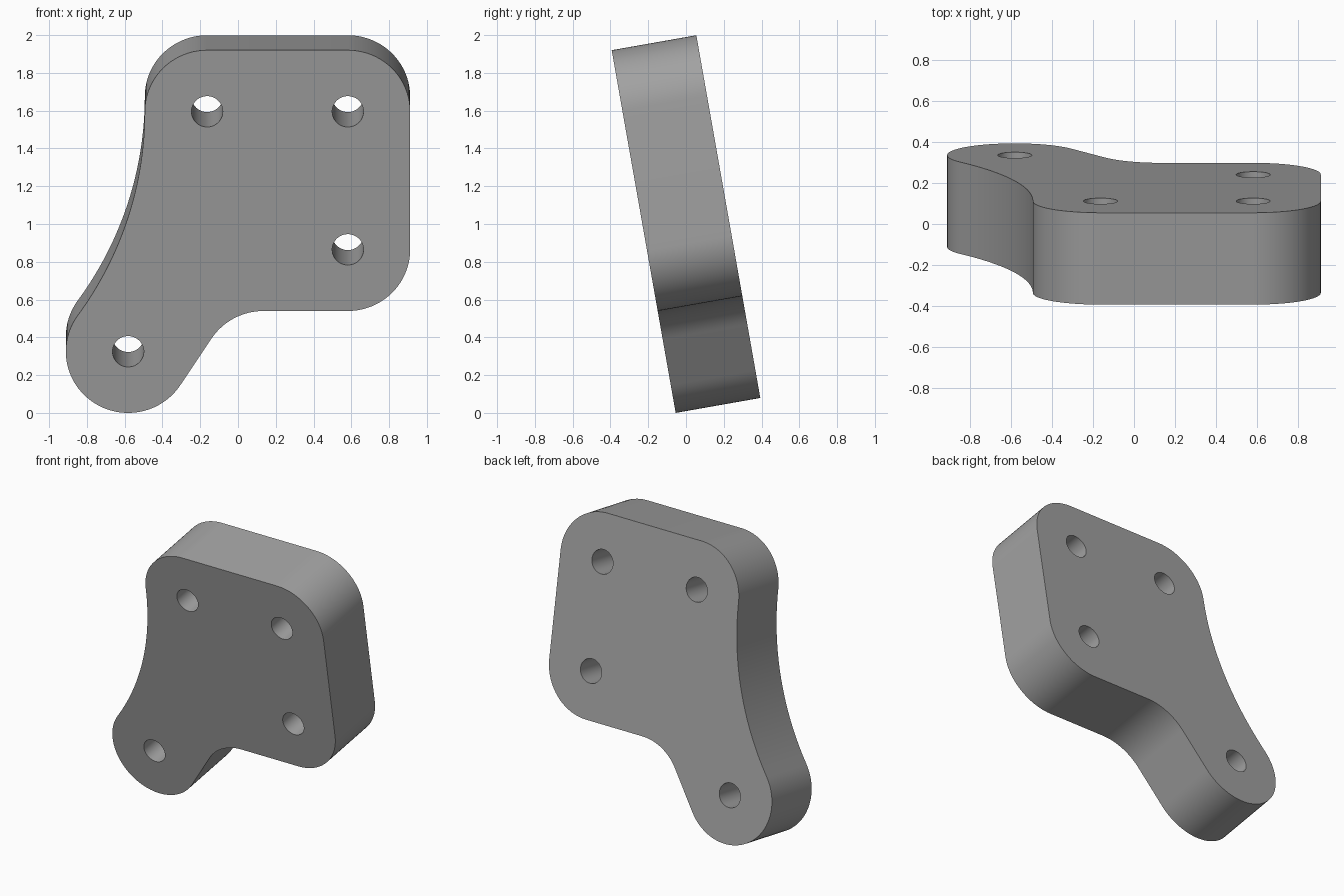
import bpy, bmesh
from math import sin, cos, atan2, radians, degrees, hypot
from mathutils import Matrix, Vector

if "Cube" in bpy.data.objects:
    bpy.data.objects.remove(bpy.data.objects["Cube"])

R = 0.33            # rounding radius shared by corners, lobe and fillet
HOLE = 0.083
THICK = 0.455
LEFT, RIGHT, LOW, HIGH = -0.165, 0.58, 0.878, 1.62
LOBE = (-0.583, R)
TILT = radians(10)


def arc(center, r, start, end, steps=20):
    """Points along an arc, angles in degrees."""
    out = []
    for i in range(steps + 1):
        a = radians(start + (end - start) * i / steps)
        out.append((center[0] + r * cos(a), center[1] + r * sin(a)))
    return out


def slab(name, points, y0, depth):
    """Extrude a closed outline along y into a solid."""
    bm = bmesh.new()
    face = bm.faces.new([bm.verts.new((x, y0, z)) for x, z in points])
    ext = bmesh.ops.extrude_face_region(bm, geom=[face])["geom"]
    bmesh.ops.translate(bm, vec=(0, depth, 0),
                        verts=[v for v in ext if isinstance(v, bmesh.types.BMVert)])
    bmesh.ops.recalc_face_normals(bm, faces=bm.faces)
    mesh = bpy.data.meshes.new(name)
    bm.to_mesh(mesh)
    bm.free()
    obj = bpy.data.objects.new(name, mesh)
    bpy.context.collection.objects.link(obj)
    return obj


# Concave left side: leaves the top corner vertically, tangent to the lobe
edge = LEFT - R
dx, dz = edge - LOBE[0], HIGH - LOBE[1]
sweep = (dx * dx + dz * dz - R * R) / (2 * (R + dx))
sweep_center = (edge - sweep, HIGH)
sweep_angle = degrees(atan2(dz, sweep - dx))

# Fillet between the arm and the bottom edge
slope = 33.4
fillet_z = LOW - 2 * R
n = Vector((cos(radians(slope)), -sin(radians(slope))))
fillet_x = LOBE[0] + (2 * R + (fillet_z - LOBE[1]) * -n.y) / n.x

outline = (arc(LOBE, R, 180 - sweep_angle, 360 - slope, 40)
           + arc((fillet_x, fillet_z), R, 180 - slope, 90)
           + arc((RIGHT, LOW), R, -90, 0)
           + arc((RIGHT, HIGH), R, 0, 90)
           + arc((LEFT, HIGH), R, 90, 180)
           + arc(sweep_center, sweep, 0, -sweep_angle, 32)[1:-1])
plate = slab("bracket_plate", outline, 0, THICK)

# Bolt holes
for center in (LOBE, (RIGHT, LOW), (RIGHT, HIGH), (LEFT, HIGH)):
    cutter = slab("hole_cutter", arc(center, HOLE, 0, 352.5, 47), -0.1, THICK + 0.2)
    cutter.hide_render = True
    mod = plate.modifiers.new("hole", 'BOOLEAN')
    mod.operation, mod.solver, mod.object = 'DIFFERENCE', 'EXACT', cutter
    bpy.context.view_layer.objects.active = plate
    bpy.ops.object.modifier_apply(modifier=mod.name)
    bpy.data.objects.remove(cutter)

# Lean the plate forward, stand it on the ground and centre it
plate.data.transform(Matrix.Rotation(TILT, 4, 'X'))
co = [v.co for v in plate.data.vertices]
lo = Vector([min(c[i] for c in co) for i in range(3)])
hi = Vector([max(c[i] for c in co) for i in range(3)])
mid = (lo + hi) / 2
plate.data.transform(Matrix.Translation((-mid.x, -mid.y, -lo.z)))

# Material
grey = bpy.data.materials.new("plain grey")
grey.use_nodes = True
color = (0.36, 0.36, 0.36, 1)
grey.diffuse_color = color
grey.node_tree.nodes["Principled BSDF"].inputs["Base Color"].default_value = color
plate.data.materials.clear()
plate.data.materials.append(grey)

bpy.ops.object.select_all(action='DESELECT')
plate.select_set(True)
bpy.context.view_layer.objects.active = plate
bpy.ops.object.shade_smooth_by_angle(angle=radians(30))
